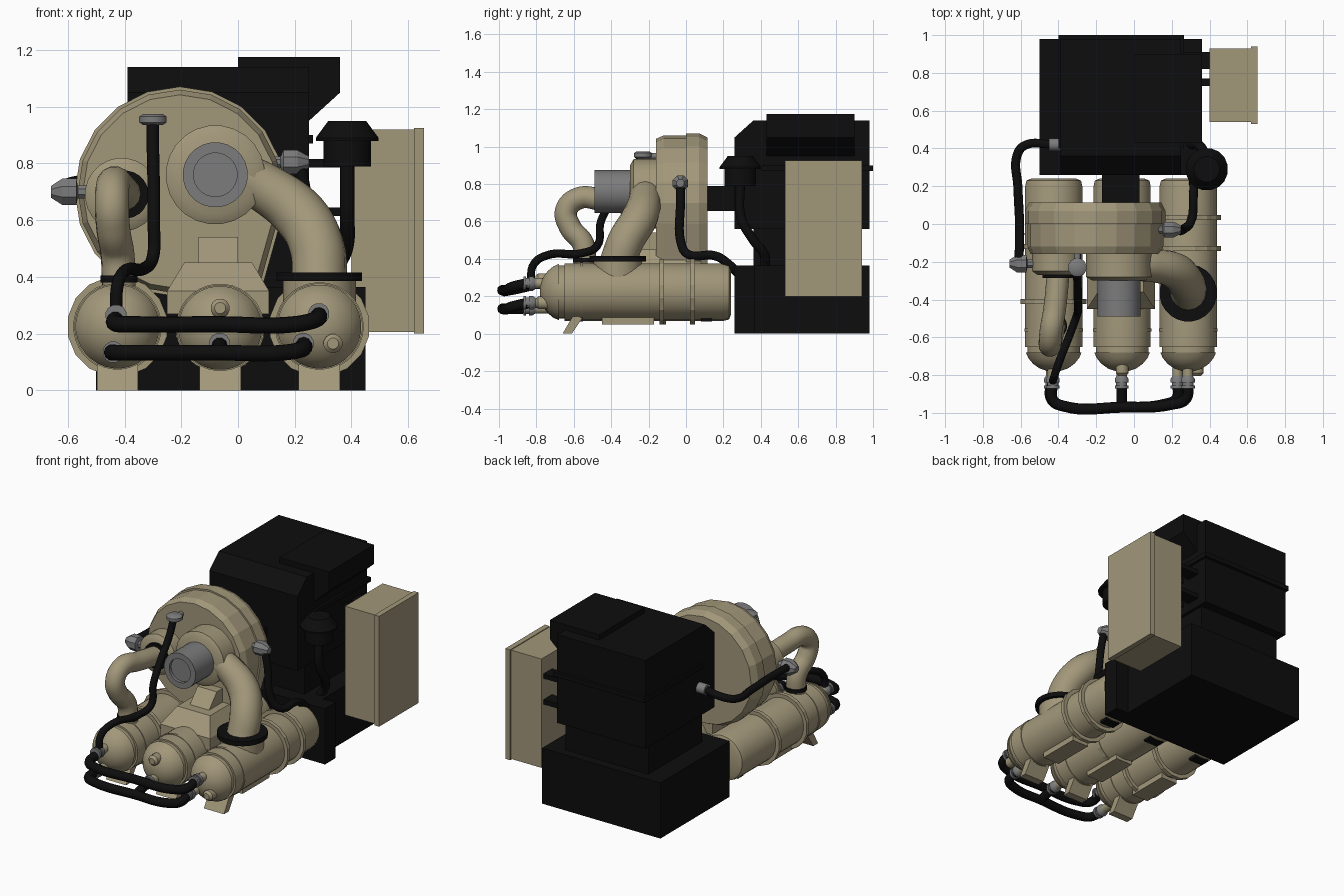
import bpy, bmesh, math
from mathutils import Vector

def material(name, c):
    m = bpy.data.materials.new(name)
    m.diffuse_color = (*c, 1)
    return m

TAN = material("tan paint", (0.36, 0.31, 0.195))
BLACK = material("black", (0.004, 0.004, 0.004))
GRAY = material("gray metal", (0.2, 0.2, 0.2))

def add(name, mesh, mat, smooth=0):
    o = bpy.data.objects.new(name, mesh)
    bpy.context.collection.objects.link(o)
    mesh.materials.clear()
    mesh.materials.append(mat)
    if smooth:
        bpy.ops.object.select_all(action='DESELECT')
        o.select_set(True)
        bpy.context.view_layer.objects.active = o
        bpy.ops.object.shade_smooth_by_angle(angle=math.radians(smooth))
    return o

def loft(name, mat, rings, smooth=0):
    """Skin a list of equal-length point rings and cap both ends."""
    bm = bmesh.new()
    vs = [[bm.verts.new(p) for p in r] for r in rings]
    n = len(vs[0])
    for a, b in zip(vs, vs[1:]):
        for i in range(n):
            j = (i + 1) % n
            bm.faces.new((a[i], a[j], b[j], b[i]))
    bm.faces.new(vs[0])
    bm.faces.new(vs[-1])
    bmesh.ops.recalc_face_normals(bm, faces=bm.faces)
    me = bpy.data.meshes.new(name)
    bm.to_mesh(me)
    bm.free()
    return add(name, me, mat, smooth)

def box(name, mat, x0, x1, y0, y1, z0, z1):
    return loft(name, mat, [[(x0, y0, z), (x1, y0, z), (x1, y1, z), (x0, y1, z)] for z in (z0, z1)])

def lathe(name, mat, loc, axis, profile, n=24, smooth=35):
    """Turn (distance along axis, radius) pairs about an axis through loc."""
    k = 'XYZ'.index(axis)
    rings = []
    for t, r in profile:
        ring = []
        for i in range(n):
            a = math.tau * (i + 0.5) / n
            p = Vector(loc)
            p[k] += t
            p[(k + 1) % 3] += r * math.cos(a)
            p[(k + 2) % 3] += r * math.sin(a)
            ring.append(p)
        rings.append(ring)
    return loft(name, mat, rings, smooth)

def tube(name, mat, pts, r, res=3):
    """Smooth pipe; each point may carry its own radius factor."""
    cu = bpy.data.curves.new(name, 'CURVE')
    cu.dimensions = '3D'
    cu.bevel_depth, cu.bevel_resolution, cu.resolution_u, cu.use_fill_caps = r, res, 8, True
    s = cu.splines.new('BEZIER')
    s.bezier_points.add(len(pts) - 1)
    for b, p in zip(s.bezier_points, pts):
        b.co = p[:3]
        b.radius = p[3] if len(p) > 3 else 1
        b.handle_left_type = b.handle_right_type = 'AUTO'
    o = bpy.data.objects.new(name, cu)
    bpy.context.collection.objects.link(o)
    bpy.context.view_layer.update()
    me = bpy.data.meshes.new_from_object(o.evaluated_get(bpy.context.evaluated_depsgraph_get()))
    bpy.data.objects.remove(o)
    return add(name, me, mat, 40)

# Motor: base, recessed waist, upper shroud with chamfered front, trim band
box("motor_base", BLACK, -0.50, 0.36, 0.26, 0.98, 0, 0.365)
box("motor_base_side_block", BLACK, 0.36, 0.45, 0.26, 0.37, 0, 0.365)
box("motor_waist", BLACK, -0.37, 0.23, 0.36, 0.92, 0.365, 0.56)
side = [(0.26, 0.56), (0.98, 0.56), (0.98, 1.14), (0.36, 1.14), (0.26, 1.05)]
loft("motor_shroud", BLACK, [[(x, y, z) for y, z in side] for x in (-0.39, 0.25)])
box("motor_trim_band", BLACK, -0.40, 0.265, 0.40, 1.0, 0.87, 0.90)
cap = [(0, 0.95), (0.25, 0.95), (0.36, 1.05), (0.36, 1.175), (0, 1.175)]
loft("motor_terminal_hood", BLACK, [[(x, y, z) for x, z in cap] for y in (0.43, 0.90)])
box("drive_coupling", BLACK, -0.17, 0.03, 0.10, 0.28, 0.655, 0.79)

# Control cabinet and its arms
box("control_cabinet", TAN, 0.40, 0.62, 0.54, 0.93, 0.205, 0.92)
box("control_cabinet_door", TAN, 0.62, 0.655, 0.53, 0.94, 0.2, 0.925)
for i, z in enumerate((0.63, 0.80)):
    box(f"cabinet_arm_{i}", BLACK, 0.22, 0.41, 0.82, 0.91, z - 0.015, z + 0.015)
    box(f"cabinet_strut_{i}", BLACK, 0.22, 0.41, 0.73, 0.77, z - 0.015, z + 0.015)

# Gear case: faceted drum with one squared lower corner
drum = [(0.36 * math.cos(math.radians(a)), 0.36 * math.sin(math.radians(a)))
        for a in range(-18, 271, 18)] + [(0.27, -0.37)]
def drum_ring(y, s):
    return [(-0.205 + s * u, y, 0.70 + s * v) for u, v in drum]
loft("gear_case", TAN, [drum_ring(y, s) for y, s in
     [(-0.16, 0.9), (-0.16, 0.95), (-0.12, 1), (0, 1), (0, 1.03), (0.07, 1.03), (0.115, 0.97)]])
loft("gear_case_saddle", TAN, [[(x0, y, z), (x1, y, z), (x1, 0.08, z), (x0, 0.08, z)]
     for x0, x1, y, z in [(-0.25, 0.11, -0.45, 0.27), (-0.25, 0.11, -0.45, 0.35), (-0.19, 0.05, -0.36, 0.45)]])
gus = [(-0.15, 0.40), (-0.32, 0.40), (-0.30, 0.45), (-0.22, 0.54), (-0.15, 0.54)]
loft("case_gusset", TAN, [[(x, y, z) for y, z in gus] for x in (-0.14, 0.0)])

# Compressor stages and inlet
lathe("main_stage", TAN, (-0.08, 0, 0.76), 'Y', [(-0.12, 0.175), (-0.28, 0.175), (-0.30, 0.14)])
lathe("main_inlet", GRAY, (-0.08, 0, 0.76), 'Y',
      [(-0.28, 0.115), (-0.49, 0.115), (-0.49, 0.077), (-0.47, 0.077)])
lathe("small_stage", TAN, (-0.41, 0, 0.69), 'Y', [(-0.12, 0.13), (-0.25, 0.13), (-0.27, 0.10)])
lathe("small_stage_ring", BLACK, (-0.40, 0, 0.69), 'Y', [(-0.25, 0.085), (-0.285, 0.085)])

# Three cooler shells with domed heads, bands, feet and ports
shell = [(-0.78, 0.03), (-0.765, 0.075), (-0.74, 0.11), (-0.71, 0.135), (-0.68, 0.148), (-0.68, 0.14),
         (-0.65, 0.14), (-0.65, 0.152), (0.20, 0.152), (0.23, 0.145), (0.24, 0.12)]
for side_name, x, z, bands in [("left", -0.425, 0.225, (-0.41, -0.12)), ("middle", -0.063, 0.22, (-0.25,)),
                               ("right", 0.287, 0.225, (-0.13, 0.035))]:
    lathe(side_name + "_cooler", TAN, (x, 0, z), 'Y', shell, 32)
    for i, y in enumerate(bands):
        r = 0.158 if side_name == "middle" else 0.178
        lathe(f"{side_name}_cooler_band_{i}", TAN, (x, y, z), 'Y', [(-0.013, r), (0.013, r)], 16, 0)
    lathe(side_name + "_cooler_seam", TAN, (x, -0.56, z), 'Y', [(-0.008, 0.156), (0.008, 0.156)], 32)
    loft(side_name + "_front_foot", TAN, [[(x + s * 0.073, y, zz) for y, zz in
         [(-0.66, 0), (-0.61, 0), (-0.53, 0.12), (-0.59, 0.12)]] for s in (-1, 1)])
    box(side_name + "_bottom_plate", TAN, x - 0.06, x + 0.06, -0.45, -0.17, 0.05, 0.09)
    box(side_name + "_rear_pad", BLACK, x - 0.05, x + 0.05, 0.08, 0.14, 0.065, 0.10)

# Fittings and plugs on the cooler heads
for i, (x, z) in enumerate([(-0.43, 0.265), (-0.44, 0.135), (0.285, 0.27), (0.23, 0.165), (-0.065, 0.165)]):
    lathe(f"head_port_{i}", TAN, (x, 0, z), 'Y', [(-0.68, 0.028), (-0.83, 0.028)], 12)
    lathe(f"head_fitting_{i}", GRAY, (x, 0, z), 'Y', [(-0.80, 0.024), (-0.82, 0.038), (-0.84, 0.038),
          (-0.84, 0.03), (-0.855, 0.03), (-0.855, 0.038), (-0.87, 0.038)], 12)
for i, (x, z) in enumerate([(0.335, 0.165), (-0.063, 0.29)]):
    lathe(f"head_plug_{i}", TAN, (x, 0, z), 'Y', [(-0.68, 0.034), (-0.79, 0.034), (-0.805, 0.02)], 12)

# Large process pipes with nozzles and flanges
tube("main_discharge_pipe", TAN, [(0.0, -0.22, 0.76, 0.85), (0.10, -0.22, 0.71, 0.9), (0.22, -0.25, 0.615),
     (0.28, -0.32, 0.50), (0.287, -0.365, 0.38)], 0.097, 6)
lathe("right_cooler_nozzle", TAN, (0.287, -0.365, 0), 'Z', [(0.23, 0.13), (0.39, 0.13)])
lathe("right_nozzle_flange", BLACK, (0.287, -0.365, 0), 'Z', [(0.385, 0.152), (0.415, 0.152)])
tube("small_discharge_pipe", TAN, [(-0.40, -0.25, 0.69), (-0.42, -0.45, 0.715), (-0.44, -0.57, 0.725),
     (-0.445, -0.64, 0.66), (-0.44, -0.62, 0.57), (-0.425, -0.55, 0.48), (-0.42, -0.54, 0.36)], 0.06, 5)
lathe("left_nozzle_flange", BLACK, (-0.42, -0.54, 0), 'Z', [(0.38, 0.066), (0.405, 0.066)])
lathe("left_cooler_nozzle", TAN, (-0.42, -0.54, 0), 'Z', [(0.30, 0.055), (0.385, 0.055)])

# Front hose headers
tube("upper_header_hose", BLACK, [(-0.43, -0.84, 0.255), (-0.43, -0.93, 0.235), (-0.37, -0.965, 0.233),
     (-0.07, -0.97, 0.233), (0.20, -0.955, 0.233), (0.275, -0.925, 0.25), (0.285, -0.84, 0.27)], 0.029)
tube("lower_header_hose", BLACK, [(-0.44, -0.84, 0.135), (-0.435, -0.93, 0.133), (-0.37, -0.965, 0.133),
     (-0.07, -0.97, 0.133), (0.16, -0.955, 0.133), (0.225, -0.925, 0.145), (0.23, -0.84, 0.165)], 0.029)
tube("lower_header_tee", BLACK, [(-0.065, -0.84, 0.165), (-0.065, -0.90, 0.15), (-0.065, -0.97, 0.133)], 0.028)

# Vent hose from the gear case to the left cooler
lathe("vent_fitting", GRAY, (-0.30, -0.23, 0.955), 'Z', [(-0.02, 0.035), (-0.01, 0.05), (0.01, 0.05), (0.02, 0.035)], 12)
tube("vent_fitting_stub", GRAY, [(-0.30, -0.14, 0.95), (-0.30, -0.25, 0.95)], 0.018)
tube("vent_hose", BLACK, [(-0.30, -0.24, 0.95), (-0.30, -0.28, 0.86), (-0.297, -0.40, 0.70), (-0.297, -0.455, 0.60),
     (-0.30, -0.475, 0.47), (-0.33, -0.56, 0.43), (-0.40, -0.74, 0.42), (-0.425, -0.815, 0.37),
     (-0.43, -0.83, 0.27)], 0.022)

# Left oil hose
lathe("left_oil_fitting", GRAY, (0, -0.21, 0.70), 'X',
      [(-0.53, 0.025), (-0.565, 0.025), (-0.57, 0.05), (-0.62, 0.05), (-0.66, 0.022)], 8, 0)
tube("left_oil_hose", BLACK, [(-0.61, -0.20, 0.71), (-0.605, -0.05, 0.71), (-0.615, 0.2, 0.71), (-0.62, 0.36, 0.715),
     (-0.58, 0.415, 0.73), (-0.42, 0.42, 0.75)], 0.024)
lathe("left_oil_motor_fitting", GRAY, (0, 0.42, 0.75), 'X', [(-0.45, 0.035), (-0.38, 0.035)], 12)

# Right oil hose
lathe("right_oil_fitting", GRAY, (0, -0.03, 0.805), 'X',
      [(0.08, 0.018), (0.15, 0.022), (0.16, 0.045), (0.21, 0.045), (0.25, 0.022)], 8, 0)
tube("right_oil_hose", BLACK, [(0.215, -0.03, 0.80), (0.235, -0.03, 0.70), (0.265, -0.025, 0.48), (0.30, 0.01, 0.425),
     (0.315, 0.16, 0.415), (0.315, 0.23, 0.37), (0.31, 0.28, 0.32)], 0.024)

# Breather filter with flared cap and down pipe
lathe("breather_filter", BLACK, (0.385, 0.29, 0), 'Z',
      [(0.79, 0.085), (0.88, 0.085), (0.88, 0.113), (0.89, 0.113), (0.95, 0.068)], 16, 30)
tube("breather_pipe", BLACK, [(0.385, 0.29, 0.80), (0.385, 0.295, 0.62), (0.38, 0.36, 0.50), (0.34, 0.42, 0.42),
     (0.30, 0.42, 0.35)], 0.026)
